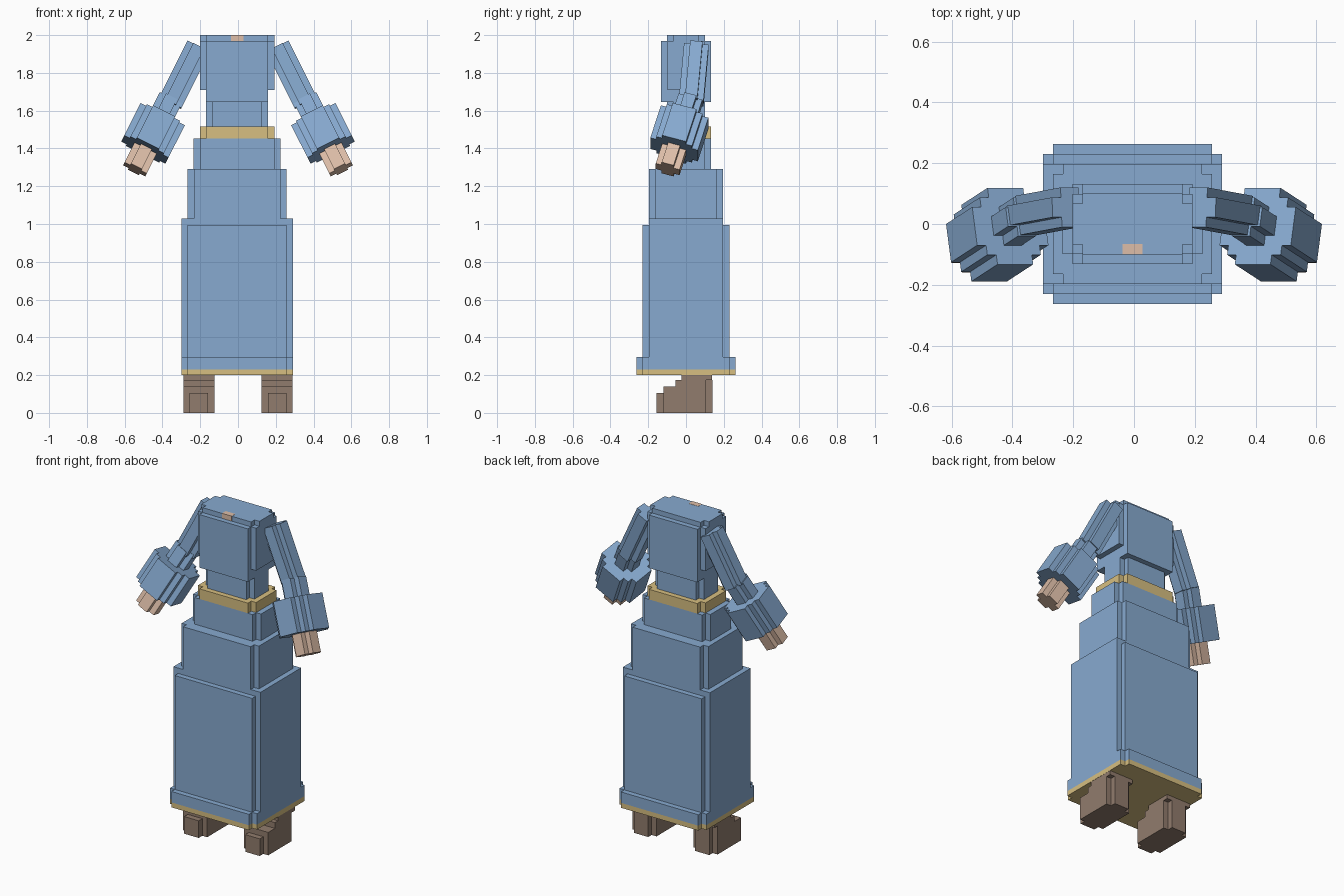
import bpy, bmesh
from mathutils import Vector, Matrix

cube = bpy.data.objects.get("Cube")
if cube:
    bpy.data.objects.remove(cube, do_unlink=True)


def make_material(name, rgb):
    mat = bpy.data.materials.new(name)
    mat.use_nodes = True
    mat.diffuse_color = (*rgb, 1)
    bsdf = mat.node_tree.nodes["Principled BSDF"]
    bsdf.inputs["Base Color"].default_value = (*rgb, 1)
    return mat


BLUE = make_material("robe_blue", (0.242, 0.402, 0.631))
GOLD = make_material("trim_gold", (0.68, 0.52, 0.22))
SKIN = make_material("skin", (0.73, 0.515, 0.392))
BROWN = make_material("boot_brown", (0.283, 0.202, 0.153))
V = 0.0328          # size of one block
MID = -0.005        # centre of the body in x


def outline(steps):
    """Blocky outline from (half width, half depth) steps, widest first."""
    quad = []
    for i, (w, d) in enumerate(steps):
        if i:
            quad.append((w, steps[i - 1][1]))
        quad.append((w, d))
    flipped = [(-x, y) for x, y in reversed(quad)]
    half = quad + flipped
    return half + [(-x, -y) for x, y in half]


def prism(name, steps, z0, z1, mat, matrix=None):
    """Extrude a blocky outline from z0 to z1, then place it."""
    bm = bmesh.new()
    face = bm.faces.new([bm.verts.new((x, y, z0)) for x, y in outline(steps)])
    ext = bmesh.ops.extrude_face_region(bm, geom=[face])
    top = [g for g in ext["geom"] if isinstance(g, bmesh.types.BMVert)]
    bmesh.ops.translate(bm, verts=top, vec=(0, 0, z1 - z0))
    bm.transform(matrix or Matrix.Translation((MID, 0, 0)))
    bmesh.ops.recalc_face_normals(bm, faces=bm.faces)
    mesh = bpy.data.meshes.new(name)
    bm.to_mesh(mesh)
    bm.free()
    mesh.materials.append(mat)
    obj = bpy.data.objects.new(name, mesh)
    bpy.context.collection.objects.link(obj)
    return obj


def cross(w, d):
    """Rectangle with one block missing at every corner."""
    return [(w, d - V), (w - V, d)]


# Robe, tier by tier from hem to collar
prism("hem_trim", cross(0.295, 0.263), 0.2, 0.23, GOLD)
prism("hem", cross(0.295, 0.263), 0.23, 0.297, BLUE)
prism("skirt", cross(0.295, 0.23), 0.297, 0.995, BLUE)
prism("skirt_top", [(0.295, 0.197)], 0.995, 1.028, BLUE)
prism("upper_skirt", cross(0.262, 0.197), 1.028, 1.29, BLUE)
prism("hips", cross(0.23, 0.132), 1.29, 1.453, BLUE)
prism("belt", cross(0.197, 0.132), 1.453, 1.515, GOLD)
prism("waist", cross(0.164, 0.1), 1.515, 1.645, BLUE)
prism("ribs", [(0.164, 0.132)], 1.645, 1.71, BLUE)
prism("chest", cross(0.197, 0.132), 1.71, 1.97, BLUE)
prism("shoulders", cross(0.197, 0.1), 1.97, 2.0, BLUE)
prism("neck_patch", [(0.033, 0.018)], 1.969, 2.001, SKIN,
      Matrix.Translation((MID, -0.083, 0)))


def limb_frame(origin, direction):
    """Frame at origin whose z axis runs along direction."""
    d = Vector(direction).normalized()
    u = Vector((0, 1, 0)).cross(d).normalized()
    m = Matrix((u, d.cross(u), d)).transposed().to_4x4()
    return Matrix.Translation(origin) @ m


# Arms and boots, mirrored
for side, s in (("right", -1), ("left", 1)):
    shoulder = Vector((s * 0.21, 0.055, 1.94))
    elbow = Vector((s * 0.355, 0.028, 1.65))
    wrist = Vector((s * 0.45, -0.035, 1.48))
    upper = limb_frame(shoulder, elbow - shoulder)
    lower = limb_frame(wrist, (s * 0.43, -0.28, -0.857))
    arm = cross(2 * V, 2 * V)
    prism(side + "_upper_sleeve", arm, 0, (elbow - shoulder).length + 0.01, BLUE, upper)
    prism(side + "_forearm_sleeve", arm, -0.21, 0, BLUE, lower)
    cuff = [(4 * V, 2 * V), (3 * V, 3 * V), (2 * V, 4 * V)]
    prism(side + "_cuff", cuff, -0.1, 0.1, BLUE, lower)
    prism(side + "_hand", arm, 0.09, 0.222, SKIN, lower)

    def boot_part(name, w, y0, y1, z0, z1):
        place = Matrix.Translation((s * 0.207, (y0 + y1) / 2, 0))
        prism(side + name, [(w, (y1 - y0) / 2)], z0, z1, BROWN, place)

    boot_part("_boot_toe", 0.049, -0.155, -0.12, 0, 0.105)
    boot_part("_boot_foot", 0.082, -0.12, -0.055, 0, 0.14)
    boot_part("_boot_body", 0.082, -0.055, 0.107, 0, 0.175)
    boot_part("_boot_heel", 0.049, 0.107, 0.14, 0, 0.175)
    boot_part("_leg", 0.082, -0.025, 0.138, 0.175, 0.21)
